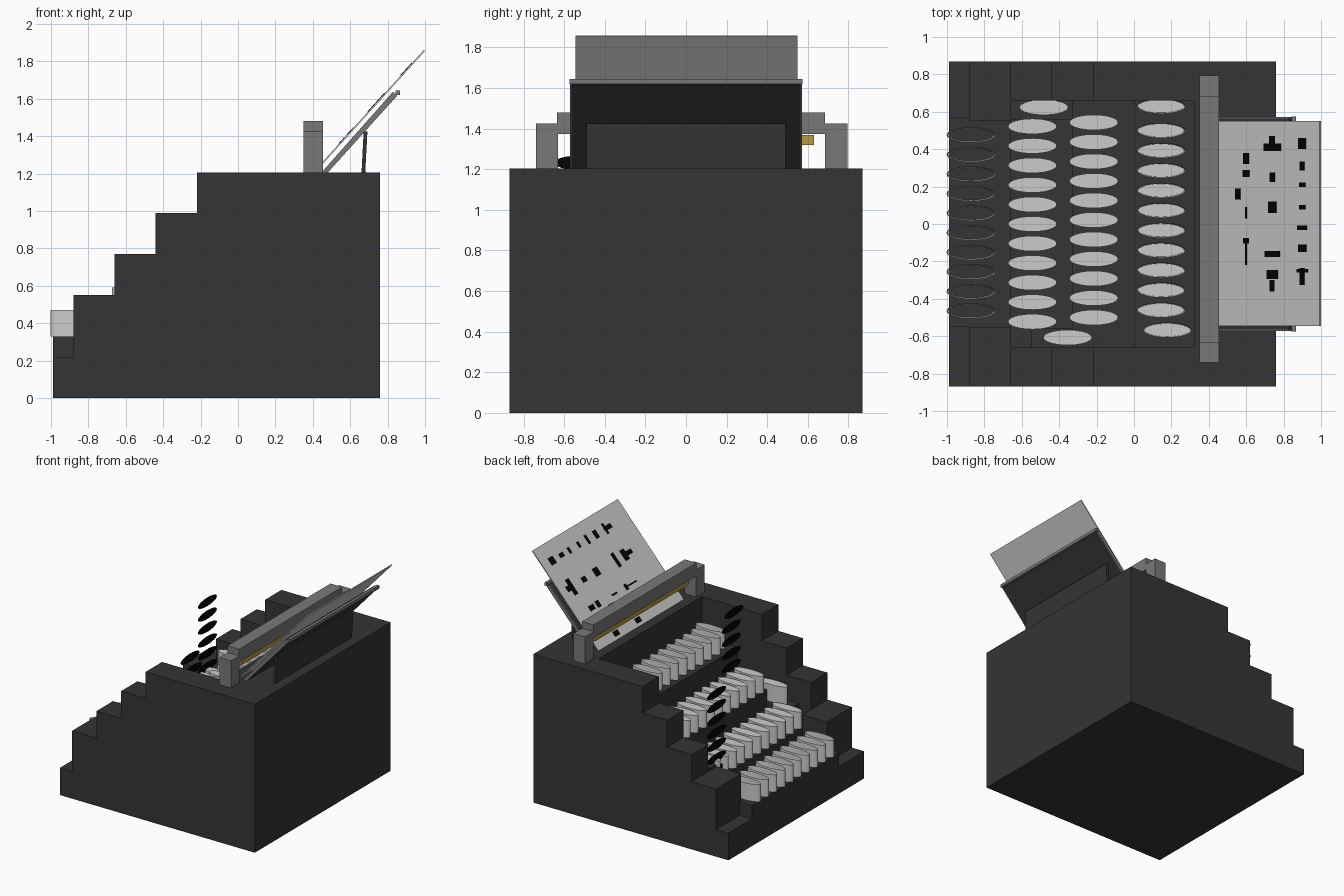
import bpy, bmesh, math
from mathutils import Matrix, Vector

cube = bpy.data.objects.get("Cube")
if cube:
    bpy.data.objects.remove(cube, do_unlink=True)


def material(name, rgb):
    m = bpy.data.materials.new(name)
    m.use_nodes = True
    m.diffuse_color = (*rgb, 1)
    m.node_tree.nodes["Principled BSDF"].inputs["Base Color"].default_value = (*rgb, 1)
    return m


charcoal = material("charcoal", (0.035, 0.035, 0.035))
grey = material("grey metal", (0.19, 0.19, 0.19))
light = material("light grey", (0.6, 0.6, 0.6))
black = material("black", (0.001, 0.001, 0.001))
gold = material("gold", (0.5, 0.32, 0.05))


def finish(name, bm, mat):
    mesh = bpy.data.meshes.new(name)
    bm.to_mesh(mesh)
    bm.free()
    mesh.materials.append(mat)
    obj = bpy.data.objects.new(name, mesh)
    bpy.context.collection.objects.link(obj)
    return obj


def prism(name, profile, y0, y1, mat):
    """Extrude an x-z profile from y0 to y1."""
    bm = bmesh.new()
    face = bm.faces.new([bm.verts.new((x, y0, z)) for x, z in profile])
    new = bmesh.ops.extrude_face_region(bm, geom=[face])["geom"]
    bmesh.ops.translate(bm, vec=(0, y1 - y0, 0),
                        verts=[v for v in new if isinstance(v, bmesh.types.BMVert)])
    bmesh.ops.recalc_face_normals(bm, faces=bm.faces)
    return finish(name, bm, mat)


def box(name, x, y, z, mat):
    return prism(name, [(x[0], z[0]), (x[1], z[0]), (x[1], z[1]), (x[0], z[1])], y[0], y[1], mat)


def stairs(x_edges, heights):
    """Stepped profile rising towards +x."""
    pts = [(x_edges[0], 0)]
    for a, b, h in zip(x_edges, x_edges[1:], heights):
        pts += [(a, h), (b, h)]
    return pts + [(x_edges[-1], 0)]


# Casing: stepped side walls around a stepped key well
wall = stairs([-0.99, -0.88, -0.66, -0.44, -0.22, 0.76], [0.22, 0.55, 0.77, 0.99, 1.205])
prism("left_wall", wall, 0.66, 0.87, charcoal)
prism("right_wall", wall, -0.87, -0.66, charcoal)
prism("key_well", stairs([-0.66, -0.33, 0, 0.32, 0.76], [0.45, 0.66, 0.88, 1.205]),
      -0.66, 0.66, charcoal)
box("front_tread", (-0.99, -0.66), (-0.55, 0.57), (0, 0.33), charcoal)
for side, label in ((1, "left"), (-1, "right")):
    y = sorted((side * 0.55, side * 0.66))
    box(label + "_cheek", (-0.88, -0.66), y, (0, 0.55), charcoal)
    box(label + "_cheek_foot", (-0.99, -0.88), y, (0, 0.22), charcoal)
box("left_key_block", (-0.66, -0.33), (0.56, 0.66), (0.4, 0.57), charcoal)
box("right_key_block", (-0.55, -0.22), (-0.66, -0.56), (0.4, 0.57), charcoal)

# Keys: oval drums, some hollow and some with a closed top
RX, RY, TALL = 0.13, 0.041, 0.14


def key_row(name, centres, top, hollow):
    bm = bmesh.new()
    for x, y in centres:
        mat = Matrix.Translation((x, y, top - TALL / 2)) @ Matrix.Diagonal((RX, RY, 1, 1))
        made = bmesh.ops.create_cone(bm, cap_ends=True, segments=32, radius1=1,
                                     radius2=1, depth=TALL, matrix=mat)
        if hollow:
            faces = {f for v in made["verts"] for f in v.link_faces}
            cap = [f for f in faces if f.normal.z > 0.9 or f.calc_center_median().z > top - 0.01]
            bmesh.ops.inset_region(bm, faces=cap, thickness=0.006)
            bmesh.ops.translate(bm, vec=(0, 0, 0.01 - TALL), verts=cap[0].verts)
            bmesh.ops.delete(bm, geom=cap, context="FACES")
    bm.normal_update()
    obj = finish(name, bm, light)
    bpy.ops.object.select_all(action="DESELECT")
    obj.select_set(True)
    bpy.context.view_layer.objects.active = obj
    bpy.ops.object.shade_smooth_by_angle(angle=math.radians(40))


def spread(x, first, last, count):
    return [(x, first + (last - first) * i / (count - 1)) for i in range(count)]


front = spread(-0.872, 0.476, -0.465, 10)
back = spread(0.145, 0.5, -0.46, 10) + [(0.145, 0.63), (0.178, -0.567)]
key_row("front_keys", front, 0.47, True)
key_row("second_keys", spread(-0.543, 0.522, -0.522, 11), 0.59, False)
key_row("third_keys", spread(-0.215, 0.543, -0.5, 11), 0.80, False)
key_row("back_keys", back, 1.03, True)
key_row("side_keys", [(-0.482, 0.624), (-0.355, -0.607)], 0.71, False)

# Upright oval discs, one for each hollow key
for name, centres, x in (("front_discs", front, -0.64), ("back_discs", back, -0.06)):
    bm = bmesh.new()
    for kx, ky in centres:
        ring = [(math.cos(i * math.tau / 24), math.sin(i * math.tau / 24)) for i in range(24)]
        bm.faces.new([bm.verts.new((x, -kx - 0.35 + 0.122 * c, 0.665 - ky + 0.035 * s))
                      for c, s in ring])
    finish(name, bm, black)

# Carriage: two posts, a cross bar and a gold rail beneath it
BAR = (0.35, 0.455)
box("left_post", BAR, (0.685, 0.795), (1.2, 1.425), grey)
box("right_post", BAR, (-0.74, -0.63), (1.2, 1.425), grey)
box("cross_bar", BAR, (-0.635, 0.685), (1.375, 1.48), grey)
box("gold_rail", (0.375, 0.43), (-0.57, 0.63), (1.32, 1.37), gold)

# Paper rest with grey side rails, a top rod and a rear support
rest = [(0.45, 1.21), (0.475, 1.2), (0.85, 1.615), (0.828, 1.637)]
prism("paper_rest", rest, -0.565, 0.565, charcoal)
for side, label in ((1, "left"), (-1, "right")):
    prism(label + "_rail", rest, *sorted((side * 0.565, side * 0.572)), grey)
box("top_rod", (0.843, 0.867), (-0.575, 0.575), (1.62, 1.645), grey)
prism("rest_support", [(0.66, 1.2), (0.68, 1.2), (0.692, 1.425), (0.672, 1.425)],
      -0.49, 0.49, charcoal)

# Sheet of paper
low, high = Vector((0.40, 1.205)), Vector((0.993, 1.86))
along = (high - low).normalized()
up = Vector((-along.y, along.x))
prism("paper", [low, high, high - up * 0.008, low - up * 0.008], -0.545, 0.55, light)

# Ink marks: (y, half width, half height) on each line
lines = {0.90: [(0.43, 0.03, 0.02), (0.31, 0.025, 0.012), (0.21, 0.012, 0.016),
                (0.09, 0.012, 0.016), (-0.02, 0.012, 0.025), (-0.13, 0.02, 0.022),
                (-0.28, 0.045, 0.012), (-0.25, 0.01, 0.03)],
         0.74: [(0.41, 0.02, 0.045), (0.44, 0.03, 0.015), (0.25, 0.025, 0.014),
                (0.09, 0.03, 0.022), (-0.16, 0.016, 0.04), (-0.27, 0.025, 0.03),
                (-0.33, 0.03, 0.012)],
         0.60: [(0.35, 0.03, 0.014), (0.27, 0.02, 0.018), (0.06, 0.03, 0.005),
                (-0.09, 0.014, 0.016), (-0.16, 0.06, 0.004)],
         0.555: [(0.16, 0.03, 0.014)],
         0.43: [(0.28, 0.03, 0.014), (0, 0.03, 0.014)]}
for x, marks in lines.items():
    for i, (y, half_w, half_h) in enumerate(marks):
        mid = low + along * ((x - low.x) / along.x)
        a, b = mid - along * half_h * 1.5, mid + along * half_h * 1.5
        prism("ink_mark", [a, b, b + up * 0.003, a + up * 0.003],
              y - half_w, y + half_w, black)
